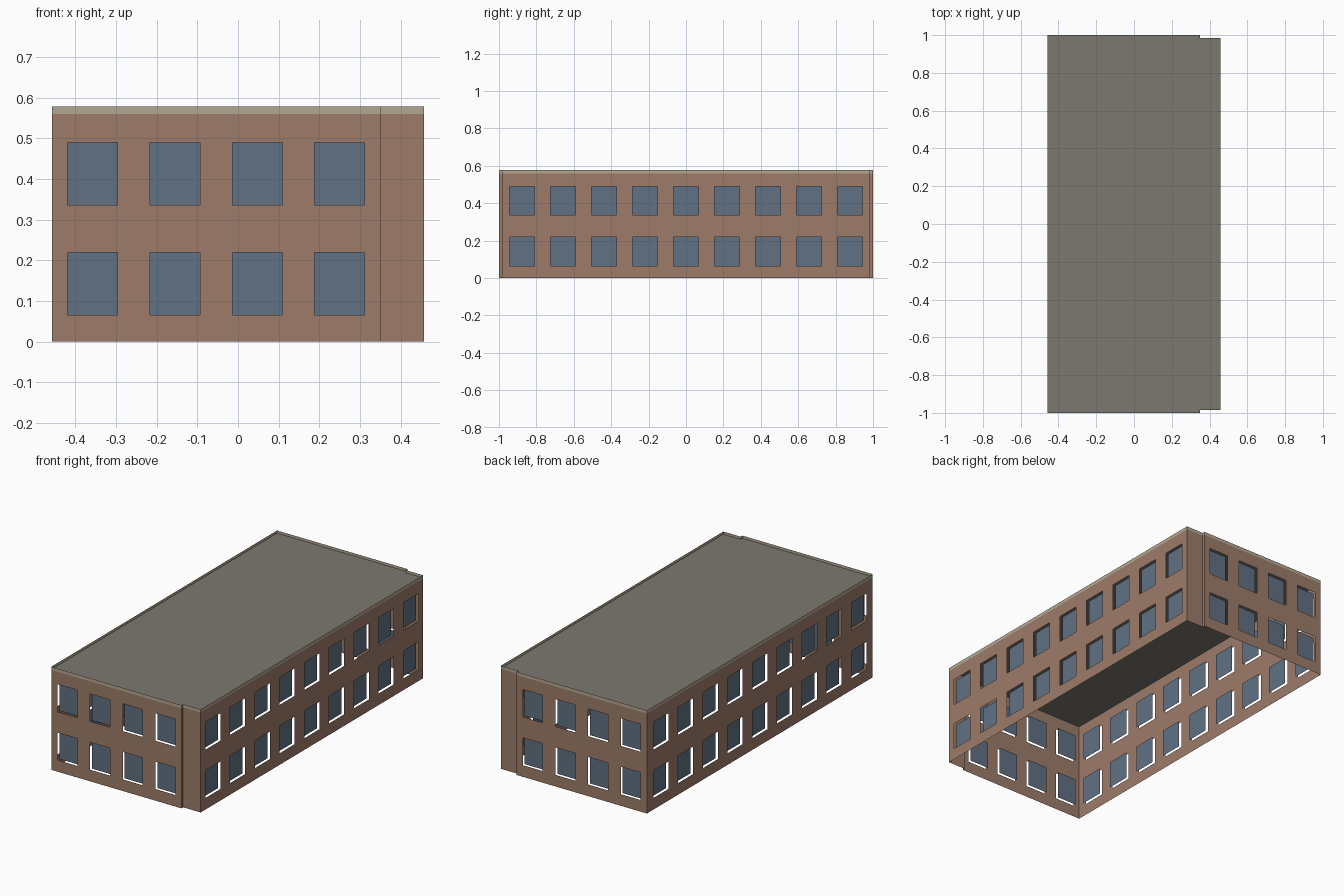
import bpy
import bmesh
from mathutils import Vector

cube = bpy.data.objects.get("Cube")
if cube:
    bpy.data.objects.remove(cube, do_unlink=True)


def material(name, srgb):
    """Make a flat material from an sRGB colour in 0-255."""
    lin = [((c / 255 + 0.055) / 1.055) ** 2.4 for c in srgb] + [1]
    mat = bpy.data.materials.new(name)
    mat.use_nodes = True
    mat.diffuse_color = lin
    bsdf = mat.node_tree.nodes["Principled BSDF"]
    bsdf.inputs["Base Color"].default_value = lin
    bsdf.inputs["Roughness"].default_value = 0.9
    return mat


BRICK = material("brick", (158, 124, 106))
TRIM = material("beige_trim", (180, 167, 147))
GLASS = material("blue_grey_glass", (97, 113, 131))
ROOF = material("grey_roof", (124, 121, 112))

HALF_X, HALF_Y, NOTCH_X, NOTCH_Y = 0.458, 1.0, 0.35, 0.985
TRIM_Z, TOP_Z, ROOF_Z = 0.56, 0.578, 0.563
FLOORS = [(0.065, 0.219), (0.336, 0.49)]
RECESS = 0.016


def finish(name, bm, mats):
    mesh = bpy.data.meshes.new(name)
    bmesh.ops.remove_doubles(bm, verts=bm.verts, dist=0.0001)
    bm.to_mesh(mesh)
    bm.free()
    for mat in mats:
        mesh.materials.append(mat)
    obj = bpy.data.objects.new(name, mesh)
    bpy.context.collection.objects.link(obj)
    return obj


def build_wall(name, start, end, offsets=(), width=0.0):
    """Thin wall sheet from start to end, with window holes centred at
    the given distances along it and panes set back behind the holes."""
    start, end = Vector((*start, 0)), Vector((*end, 0))
    along = (end - start).normalized()
    inward = Vector((-along.y, along.x, 0)) * RECESS
    spans = [(c - width / 2, c + width / 2) for c in offsets]
    us = sorted([0, (end - start).length] + [u for s in spans for u in s])
    zs = [0] + [z for f in FLOORS for z in f] + [TRIM_Z, TOP_Z]
    wall, panes = bmesh.new(), bmesh.new()

    def quad(bm, u0, u1, z0, z1, shift=Vector()):
        corners = [(u0, z0), (u1, z0), (u1, z1), (u0, z1)]
        return bm.faces.new([bm.verts.new(start + along * u + shift + Vector((0, 0, z)))
                             for u, z in corners])

    for i, (u0, u1) in enumerate(zip(us, us[1:])):
        for j, (z0, z1) in enumerate(zip(zs, zs[1:])):
            if i % 2 and j in (1, 3):
                quad(panes, u0, u1, z0, z1, inward)
            else:
                quad(wall, u0, u1, z0, z1).material_index = int(z0 >= TRIM_Z)
    finish(name, wall, [BRICK, TRIM])
    if spans:
        finish(name + "_window_panes", panes, [GLASS])
    else:
        panes.free()


# Footprint, anticlockwise, with a shallow step at the two right-hand corners
outline = [(-HALF_X, -HALF_Y), (NOTCH_X, -HALF_Y), (NOTCH_X, -NOTCH_Y), (HALF_X, -NOTCH_Y),
           (HALF_X, NOTCH_Y), (NOTCH_X, NOTCH_Y), (NOTCH_X, HALF_Y), (-HALF_X, HALF_Y)]

# Window centres measured along each wall
end_windows = [0.1 + 0.2027 * i for i in range(4)]
long_windows = [0.2193 * (i - 4) for i in range(9)]
end_length = NOTCH_X + HALF_X

windows = {
    "front_wall": (end_windows, 0.123),
    "front_step": ((), 0),
    "front_corner_strip": ((), 0),
    "right_long_wall": ([NOTCH_Y + y for y in long_windows], 0.134),
    "back_corner_strip": ((), 0),
    "back_step": ((), 0),
    "back_wall": ([end_length - u for u in end_windows], 0.123),
    "left_long_wall": ([HALF_Y + y for y in long_windows], 0.134),
}
for i, (name, (offsets, width)) in enumerate(windows.items()):
    build_wall(name, outline[i], outline[(i + 1) % len(outline)], offsets, width)

# Flat roof just below the top of the parapet
bm = bmesh.new()
bm.faces.new([bm.verts.new((x, y, ROOF_Z)) for x, y in outline])
finish("flat_roof", bm, [ROOF])
